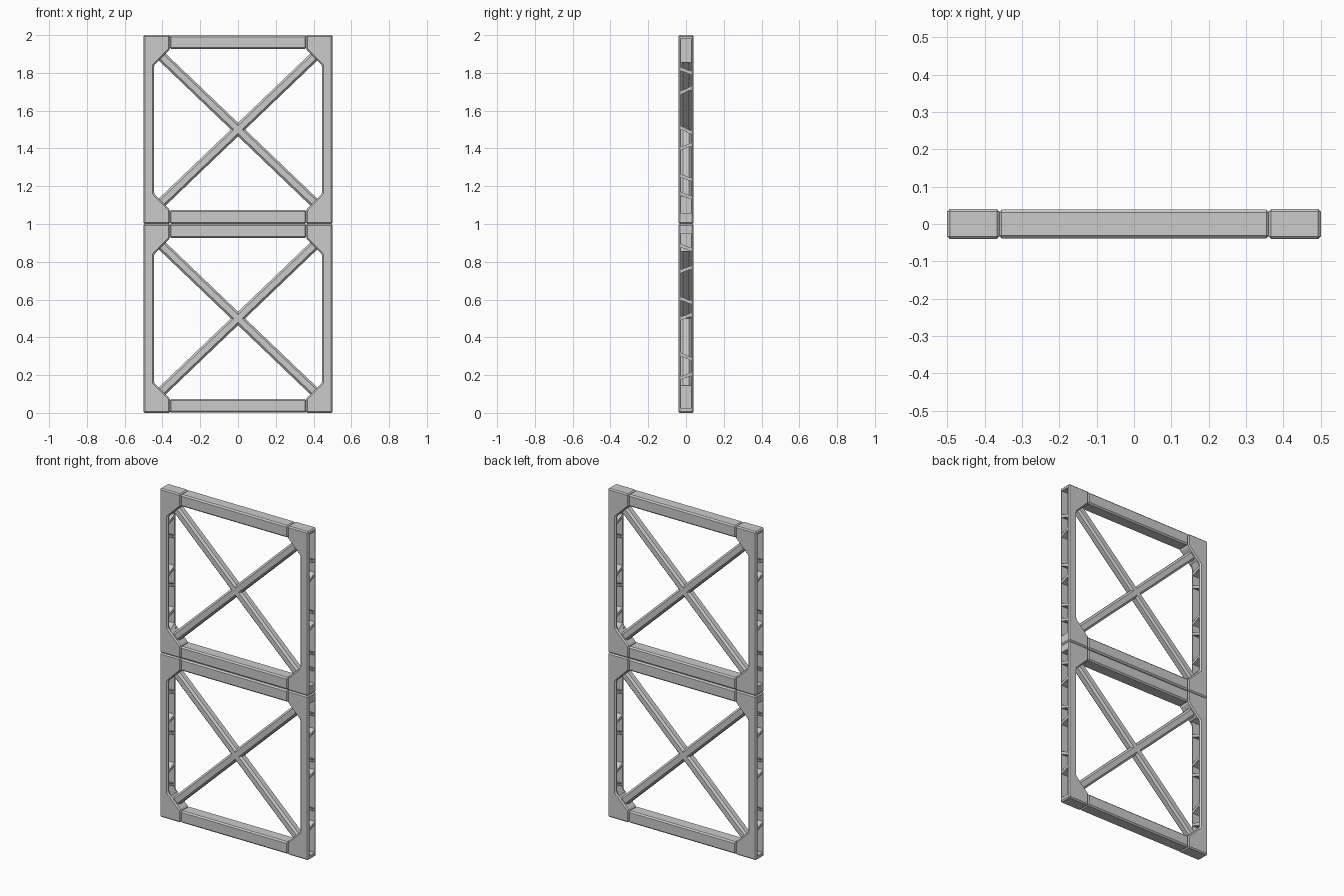
import bpy, bmesh, math
from mathutils import Matrix, Vector

if "Cube" in bpy.data.objects:
    bpy.data.objects.remove(bpy.data.objects["Cube"])

HALF_DEPTH = 0.04
SLOT = 0.026


def prism(bm, pts, axis, a, b):
    """Extrude a 2D outline along 'y' (points are x,z) or 'x' (points are y,z)."""
    def co(p, t):
        return (p[0], t, p[1]) if axis == 'y' else (t, p[0], p[1])
    lo = [bm.verts.new(co(p, a)) for p in pts]
    hi = [bm.verts.new(co(p, b)) for p in pts]
    bm.faces.new(lo)
    bm.faces.new(hi[::-1])
    n = len(pts)
    for i in range(n):
        j = (i + 1) % n
        bm.faces.new((lo[j], lo[i], hi[i], hi[j]))


def chamfer(bm, width):
    bmesh.ops.recalc_face_normals(bm, faces=bm.faces)
    edges = [e for e in bm.edges if e.calc_face_angle(0) > 0.3]
    bmesh.ops.bevel(bm, geom=edges, offset=width, segments=1,
                    affect='EDGES', profile=0.5)


def finish(bm, name):
    bmesh.ops.recalc_face_normals(bm, faces=bm.faces)
    me = bpy.data.meshes.new(name)
    bm.to_mesh(me)
    bm.free()
    ob = bpy.data.objects.new(name, me)
    bpy.context.collection.objects.link(ob)
    return ob


def bar(name, start, end, width, depth, bevel):
    """Chamfered beam lying in the x-z plane."""
    start, end = Vector(start), Vector(end)
    d = end - start
    bm = bmesh.new()
    bmesh.ops.create_cube(bm, size=1, matrix=Matrix.Diagonal((d.length, depth, width, 1)))
    chamfer(bm, bevel)
    mid = (start + end) / 2
    bm.transform(Matrix.Translation((mid.x, 0, mid.y)) @
                 Matrix.Rotation(-math.atan2(d.y, d.x), 4, 'Y'))
    return finish(bm, name)


def side_post(name, z0, slot_lo, slot_hi, webs):
    """Right-hand post with gusset corners, its slot split by slanted webs."""
    outline = [(.5, 0), (.36, 0), (.36, .075), (.445, .16),
               (.445, .84), (.36, .925), (.36, 1), (.5, 1)]
    bm = bmesh.new()
    prism(bm, [(x, z + z0) for x, z in outline], 'y', -HALF_DEPTH, HALF_DEPTH)
    chamfer(bm, .007)
    post = finish(bm, name)

    # openings between neighbouring webs
    bm = bmesh.new()
    lines = [(slot_hi + .009, slot_hi + .009)] + webs + [(slot_lo - .009, slot_lo - .009)]
    for (tl, tr), (bl, br) in zip(lines, lines[1:]):
        prism(bm, [(-SLOT, z0 + tl - .009), (SLOT, z0 + tr - .009),
                   (SLOT, z0 + br + .009), (-SLOT, z0 + bl + .009)], 'x', .43, .53)
    cutter = finish(bm, "slot_cutter")
    cutter.hide_render = True
    mod = post.modifiers.new("slots", 'BOOLEAN')
    mod.operation = 'DIFFERENCE'
    mod.solver = 'EXACT'
    mod.object = cutter
    bpy.context.view_layer.objects.active = post
    bpy.ops.object.modifier_apply(modifier=mod.name)
    bpy.data.objects.remove(cutter)
    return post


# web heights at the front and back edge of each slot
lower_webs = [(.885, .865), (.75, .77), (.605, .585), (.50, .52), (.31, .285), (.185, .205)]
upper_webs = [(.82, .80), (.695, .72), (.51, .485), (.40, .42), (.255, .235), (.16, .14)]

for level, z0, lo, hi, webs in (("lower", 0, .025, .95, lower_webs),
                                ("upper", 1, .055, .98, upper_webs)):
    # posts: the left one is the right one turned half way round
    right = side_post(level + "_right_post", z0, lo, hi, webs)
    left = right.copy()
    left.data = right.data.copy()
    left.name = level + "_left_post"
    left.data.transform(Matrix.Rotation(math.pi, 4, 'Z'))
    bpy.context.collection.objects.link(left)

    # rails
    for part, zc in (("bottom", .0375), ("top", .9625)):
        bar(f"{level}_{part}_rail", (-.362, z0 + zc), (.362, z0 + zc), .073, .078, .008)

    # cross braces
    for part, s in (("rising", 1), ("falling", -1)):
        bar(f"{level}_{part}_brace", (-.415, z0 + .5 - s * .397),
            (.415, z0 + .5 + s * .397), .052, .052, .011)
